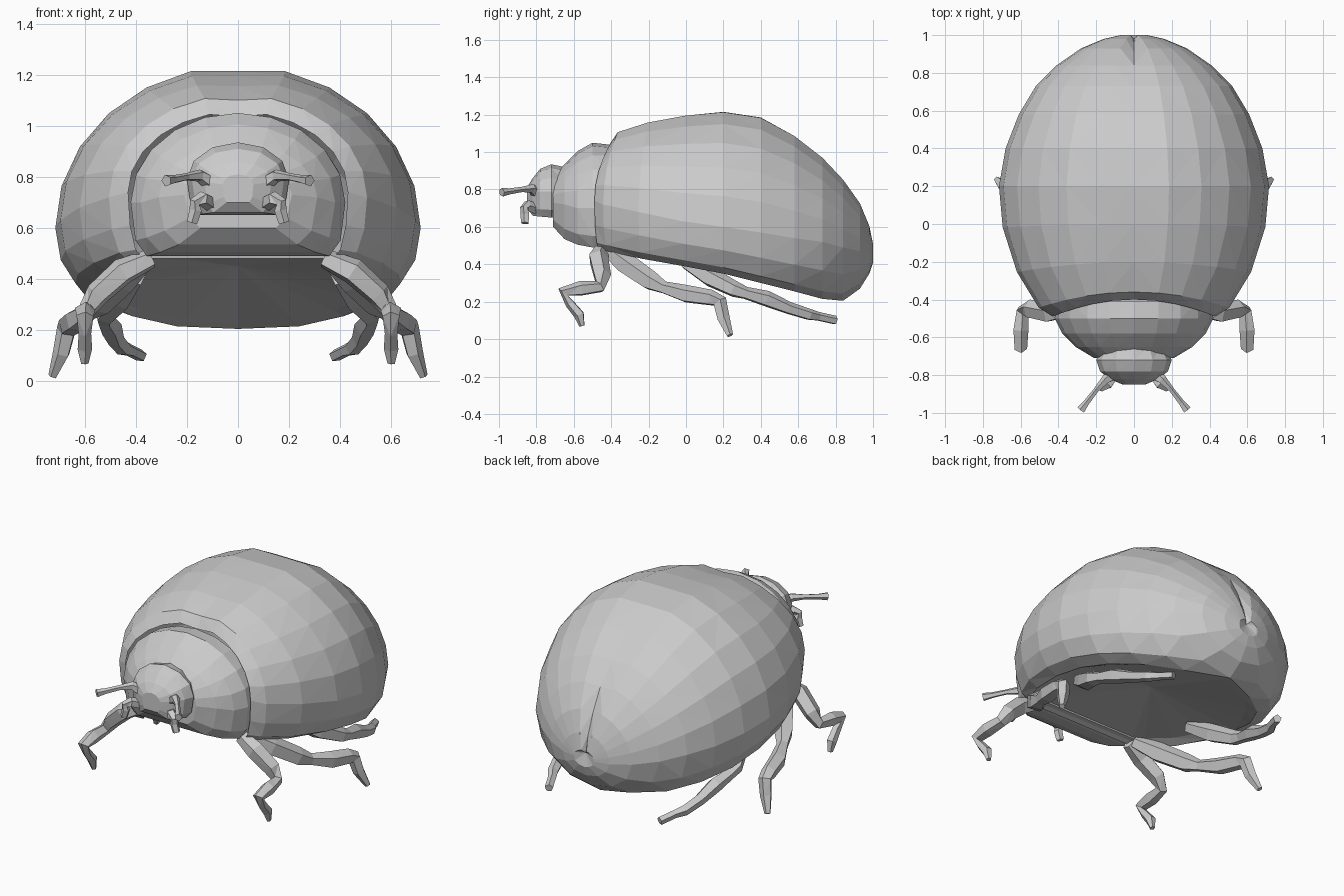
import bpy, bmesh
from math import sin, cos, pi
from mathutils import Vector


def make_object(name, bm, triangulate=True):
    bmesh.ops.remove_doubles(bm, verts=bm.verts, dist=0.0005)
    bmesh.ops.recalc_face_normals(bm, faces=bm.faces)
    if triangulate:
        bmesh.ops.triangulate(bm, faces=bm.faces)
    mesh = bpy.data.meshes.new(name)
    bm.to_mesh(mesh)
    bm.free()
    obj = bpy.data.objects.new(name, mesh)
    bpy.context.collection.objects.link(obj)
    return obj


def section(y, w, top, mid, bottom, r, up=6, low=3, dip=0.0, bow=0.0):
    """Arc from the right lower rim over the top to the left lower rim."""
    half = []
    for i in range(low):
        b = pi / 2 * (1 - i / low)
        half.append((w * (r + (1 - r) * cos(b)), mid - (mid - bottom) * sin(b)))
    for i in range(up):
        a = pi / 2 * i / up
        half.append((w * cos(a), mid + (top - mid) * sin(a)))
    pts = half + [(0, top - dip)] + [(-x, z) for x, z in reversed(half)]
    return [Vector((x, y - bow * (x / w) ** 2 - (dip if x == 0 and y > 0.9 else 0), z))
            for x, z in pts]


def loft(name, rings, closed, caps):
    bm = bmesh.new()
    rows = [[bm.verts.new(p) for p in ring] for ring in rings]
    n = len(rows[0])
    for a, b in zip(rows, rows[1:]):
        for i in range(n if closed else n - 1):
            j = (i + 1) % n
            bm.faces.new((a[i], a[j], b[j], b[i]))
    for end in caps:
        bm.faces.new(rows[end])
    return make_object(name, bm)


def limb(name, pts, sides=5):
    """Tapered tube through (x, y, z, radius) points, mirrored across x."""
    p = [Vector(q[:3]) for q in pts]
    rings, rot, last = [], None, None
    for i, c in enumerate(p):
        t = (p[min(i + 1, len(p) - 1)] - p[max(i - 1, 0)]).normalized()
        rot = t.to_track_quat('Z', 'Y') if rot is None else last.rotation_difference(t) @ rot
        last = t
        rings.append([c + rot @ Vector((cos(k * 2 * pi / sides), sin(k * 2 * pi / sides), 0)) * pts[i][3]
                      for k in range(sides)])
    obj = loft(name, rings, True, (0, -1))
    obj.modifiers.new("mirror", 'MIRROR').use_clip = False
    return obj


# Domed wing shell: y, half width, top, widest height, rim height, rim inset ratio
stations = [
    (-0.40, 0.43, 1.055, 0.74, 0.48, 0.86),
    (-0.36, 0.505, 1.12, 0.72, 0.47, 0.84),
    (-0.20, 0.62, 1.175, 0.68, 0.43, 0.82),
    (0.00, 0.695, 1.215, 0.63, 0.39, 0.80),
    (0.20, 0.715, 1.235, 0.60, 0.35, 0.78),
    (0.40, 0.68, 1.205, 0.57, 0.30, 0.76),
    (0.58, 0.61, 1.105, 0.54, 0.255, 0.68),
    (0.73, 0.52, 0.985, 0.52, 0.215, 0.46),
    (0.84, 0.41, 0.865, 0.49, 0.205, 0.0),
    (0.93, 0.28, 0.735, 0.47, 0.27, 0.0),
    (0.98, 0.16, 0.61, 0.46, 0.35, 0.0),
    (1.00, 0.07, 0.51, 0.46, 0.41, 0.0),
]
shell_rings = [section(*s, dip=0.02, bow=0.09 * max(0, min(1, (0.1 - s[0]) / 0.5)))
               for s in stations]
loft("wing_shell", shell_rings, False, (-1,))

# Recessed belly: small lip inside the shell rim, then a shallow cone
rim = [r[0] for r in shell_rings[:9]] + [r[-1] for r in reversed(shell_rings[:8])]
apex = Vector((0, 0.15, 0.45))
bm = bmesh.new()
outer = [bm.verts.new(p) for p in rim]
inner = [bm.verts.new(p.lerp(Vector((0, 0.15, p.z)), 0.09) + Vector((0, 0, 0.02))) for p in rim]
tip = bm.verts.new(apex)
for i in range(len(rim)):
    j = (i + 1) % len(rim)
    bm.faces.new((outer[i], outer[j], inner[j], inner[i]))
    bm.faces.new((inner[i], inner[j], tip))
belly = make_object("belly", bm)
# belly faces look downward
if sum(f.normal.z for f in belly.data.polygons) > 0:
    belly.data.flip_normals()

# Neck shield between shell and head
shield = [
    (-0.41, 0.415, 1.04, 0.72, 0.49, 0.85),
    (-0.50, 0.42, 1.05, 0.70, 0.49, 0.85),
    (-0.58, 0.38, 1.005, 0.70, 0.505, 0.80),
    (-0.65, 0.31, 0.935, 0.72, 0.535, 0.75),
    (-0.71, 0.21, 0.87, 0.73, 0.60, 0.70),
]
loft("neck_shield", [section(*s, up=5, low=2) for s in shield], True, (0, -1))

# Head
head = [
    (-0.65, 0.16, 0.92, 0.77, 0.66, 0.7),
    (-0.72, 0.20, 0.935, 0.79, 0.65, 0.75),
    (-0.78, 0.18, 0.91, 0.79, 0.655, 0.75),
    (-0.82, 0.13, 0.86, 0.78, 0.66, 0.75),
    (-0.85, 0.06, 0.81, 0.77, 0.70, 0.75),
]
loft("head", [section(*s, up=3, low=2) for s in head], True, (0, -1))

# Antennae and mouth feelers
limb("antennae", [(0.10, -0.79, 0.77, 0.035), (0.15, -0.825, 0.805, 0.025),
                  (0.20, -0.88, 0.80, 0.015), (0.25, -0.945, 0.79, 0.017),
                  (0.28, -0.985, 0.785, 0.024)])
limb("mouth_feelers", [(0.10, -0.79, 0.69, 0.03), (0.14, -0.85, 0.715, 0.03),
                       (0.17, -0.865, 0.70, 0.022), (0.165, -0.86, 0.67, 0.025),
                       (0.18, -0.86, 0.62, 0.022)])

# Legs
limb("front_legs", [(0.34, -0.45, 0.48, 0.04), (0.45, -0.47, 0.43, 0.055),
                    (0.55, -0.45, 0.34, 0.05), (0.59, -0.46, 0.28, 0.035),
                    (0.60, -0.56, 0.27, 0.042), (0.60, -0.655, 0.25, 0.035),
                    (0.60, -0.62, 0.19, 0.026), (0.60, -0.57, 0.13, 0.03),
                    (0.60, -0.555, 0.07, 0.015)])
limb("middle_legs", [(0.36, -0.42, 0.48, 0.04), (0.45, -0.32, 0.40, 0.06),
                     (0.54, -0.19, 0.31, 0.055), (0.58, -0.12, 0.275, 0.035),
                     (0.63, 0.00, 0.24, 0.05), (0.66, 0.13, 0.22, 0.045),
                     (0.67, 0.18, 0.20, 0.04), (0.69, 0.20, 0.11, 0.035),
                     (0.725, 0.235, 0.02, 0.018)])
limb("hind_legs", [(0.40, 0.00, 0.41, 0.04), (0.46, 0.13, 0.33, 0.055),
                   (0.52, 0.26, 0.265, 0.045), (0.52, 0.32, 0.245, 0.035),
                   (0.50, 0.43, 0.215, 0.045), (0.48, 0.55, 0.165, 0.035),
                   (0.45, 0.66, 0.13, 0.032), (0.42, 0.71, 0.12, 0.025),
                   (0.38, 0.80, 0.10, 0.025)])
